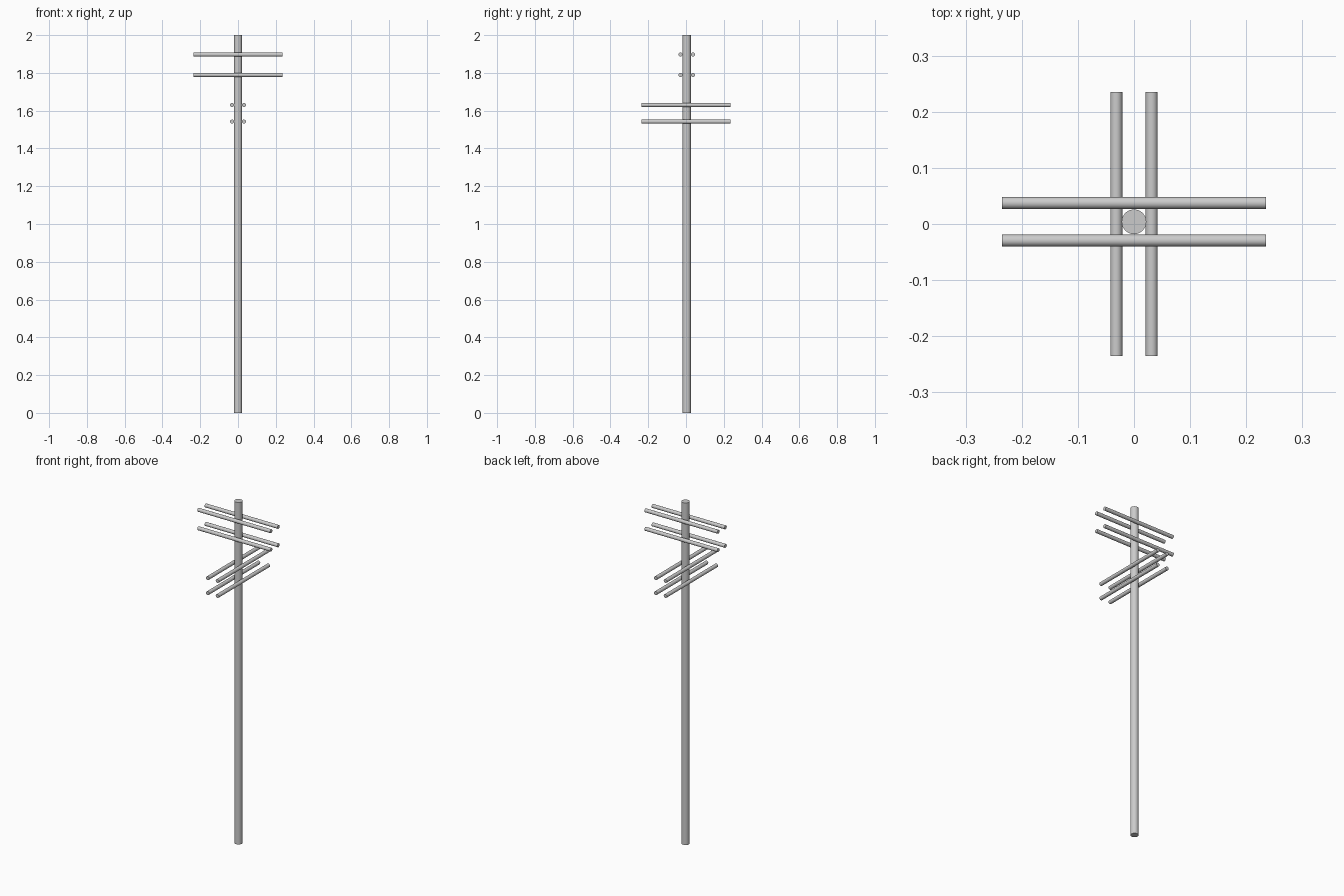
import bpy
from math import pi

if "Cube" in bpy.data.objects:
    bpy.data.objects.remove(bpy.data.objects["Cube"])


def rod(name, radius, length, location, rotation=(0, 0, 0)):
    bpy.ops.mesh.primitive_cylinder_add(vertices=32, radius=radius, depth=length,
                                        location=location, rotation=rotation)
    obj = bpy.context.object
    obj.name = name
    bpy.ops.object.shade_smooth_by_angle()
    return obj


BAR_R, BAR_L = 0.0107, 0.471
POLE_Y = 0.004

# Upright pole
rod("pole", 0.022, 2.0, (0, POLE_Y, 1.0))

# Upper crossbars: pairs running left-right, clamping the pole front and back
for z in (1.897, 1.789):
    for side in (-1, 1):
        rod("upper_crossbar", BAR_R, BAR_L, (0, POLE_Y + side * 0.0335, z), (0, pi / 2, 0))

# Lower crossbars: pairs running front-back, on the left and right of the pole
for z in (1.63, 1.542):
    for side in (-1, 1):
        rod("lower_crossbar", BAR_R, BAR_L, (side * 0.0315, 0, z), (pi / 2, 0, 0))
